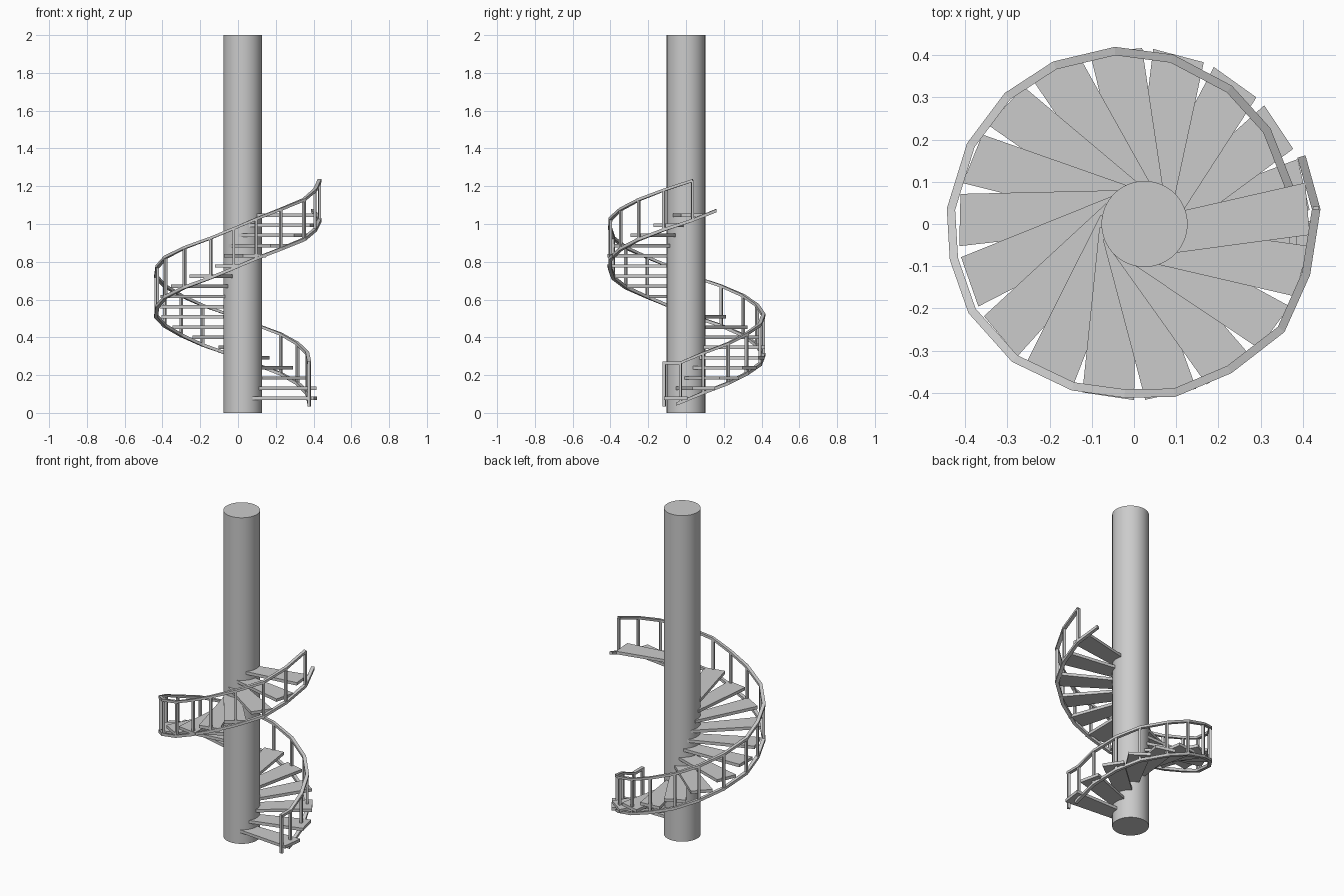
import bpy, bmesh, math
from mathutils import Vector

cube = bpy.data.objects.get("Cube")
if cube:
    bpy.data.objects.remove(cube, do_unlink=True)

# Single grey finish
grey = bpy.data.materials.new("grey_metal")
grey.use_nodes = True
colour = (0.6, 0.6, 0.6, 1)
grey.diffuse_color = colour
grey.node_tree.nodes["Principled BSDF"].inputs["Base Color"].default_value = colour


def finish(name, bm):
    bmesh.ops.recalc_face_normals(bm, faces=bm.faces)
    mesh = bpy.data.meshes.new(name)
    bm.to_mesh(mesh)
    bm.free()
    mesh.materials.append(grey)
    obj = bpy.data.objects.new(name, mesh)
    bpy.context.collection.objects.link(obj)
    return obj


def loft(bm, rings):
    """Skin equal rings of points and cap both ends."""
    rows = [[bm.verts.new(p) for p in ring] for ring in rings]
    n = len(rows[0])
    for a, b in zip(rows, rows[1:]):
        for k in range(n):
            bm.faces.new((a[k], a[(k + 1) % n], b[(k + 1) % n], b[k]))
    bm.faces.new(rows[0])
    bm.faces.new(rows[-1][::-1])


def sweep(name, path, width, height):
    """Sweep an upright rectangle along a climbing path."""
    rings = []
    for i, p in enumerate(path):
        t = path[min(i + 1, len(path) - 1)] - path[max(i - 1, 0)]
        side = Vector((t.y, -t.x, 0)).normalized() * width / 2
        up = Vector((0, 0, height / 2))
        rings.append([p + side + up, p - side + up, p - side - up, p + side - up])
    bm = bmesh.new()
    loft(bm, rings)
    return finish(name, bm)


def post(name, x, y, low, high, size=0.014):
    bm = bmesh.new()
    out = Vector((x, y, 0)).normalized() * size / 2
    side = Vector((-out.y, out.x, 0))
    rings = []
    for z in (low, high):
        c = Vector((x, y, z))
        rings.append([c + out + side, c - out + side, c - out - side, c + out - side])
    loft(bm, rings)
    return finish(name, bm)


# Central column, slightly off the stair axis
bpy.ops.mesh.primitive_cylinder_add(vertices=64, radius=0.102, depth=2, location=(0.025, 0, 1))
column = bpy.context.object
column.name = "column"
column.data.materials.append(grey)
bpy.ops.object.shade_smooth_by_angle(angle=math.radians(30))

# Tapered treads, one per turn increment
STEPS, TURN, RISE = 19, math.radians(20.7), 0.0539
plan = [(0.02, -0.08), (0.413, -0.062), (0.413, 0.062), (0.02, 0.008)]
for i in range(STEPS):
    a = math.radians(-7.6) + TURN * i
    c, s = math.cos(a), math.sin(a)
    z = 0.077 + RISE * i
    bm = bmesh.new()
    loft(bm, [[(u * c - v * s, u * s + v * c, z + dz) for u, v in plan]
              for dz in (-0.009, 0.009)])
    finish(f"tread_{i + 1}", bm)

# Plan of the railing, one corner per baluster
corners = [
    (0.377, -0.03), (0.367, 0.09), (0.315, 0.222), (0.226, 0.32), (0.09, 0.392),
    (-0.045, 0.41), (-0.188, 0.376), (-0.3, 0.303), (-0.387, 0.187), (-0.434, 0.035),
    (-0.427, -0.083), (-0.384, -0.206), (-0.283, -0.319), (-0.145, -0.385), (-0.022, -0.402),
    (0.096, -0.4), (0.226, -0.345), (0.349, -0.25), (0.408, -0.118), (0.432, 0.035),
]
CLIMB, GAP = 0.0508, 0.21
lower = [Vector((x, y, 0.055 + CLIMB * i)) for i, (x, y) in enumerate(corners)]
upper = [p + Vector((0, 0, GAP)) for p in lower]

# Balusters and the long starting post
for i, p in enumerate(lower):
    post(f"baluster_{i + 1}", p.x, p.y, p.z, p.z + GAP)
post("newel_post", 0.377, -0.115, 0.035, 0.272, 0.016)

# Handrail levels out to the newel; the stringer runs past the top step
start = Vector((0.377, -0.122, upper[0].z))
sweep("handrail", [start] + upper, 0.02, 0.015)
foot = Vector((0.377, -0.052, 0.047))
landing = Vector((0.397, 0.16, 0.055 + CLIMB * len(corners)))
sweep("stringer", [foot] + lower + [landing], 0.02, 0.017)
